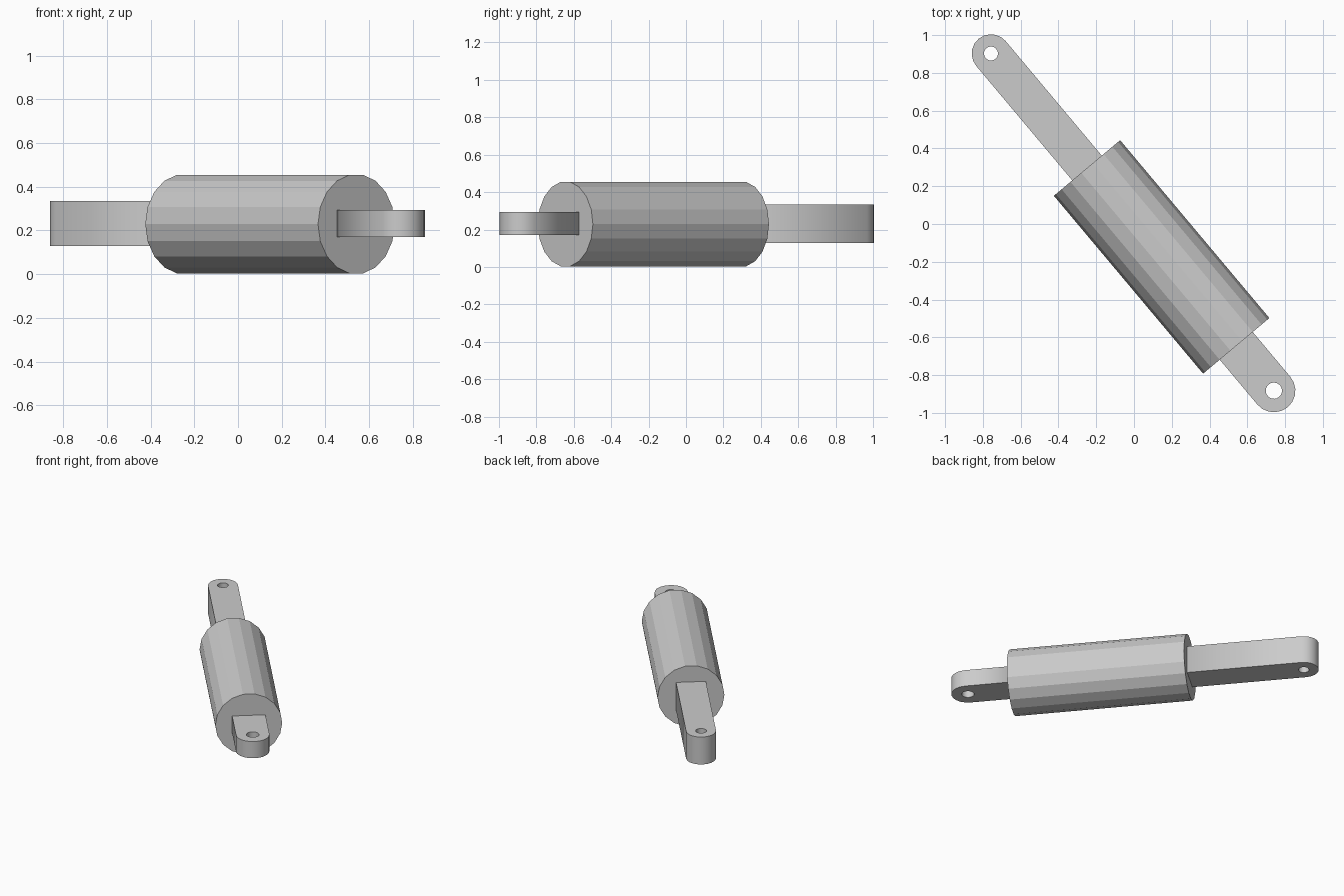
import bpy
from math import pi, sin, cos, radians

if "Cube" in bpy.data.objects:
    bpy.data.objects.remove(bpy.data.objects["Cube"])

ANGLE = radians(-50)   # heading of the strut axis in plan
MID_Z = 0.229          # height of the axis


def eye_plate(name, inner, eye, radius, hole, thickness, arc=10, hole_sides=20):
    """Flat bar with a rounded, drilled end, lying along the strut axis."""
    s = 1 if eye > inner else -1
    outline = [(inner, radius * s), (inner, -radius * s)]
    for i in range(arc + 1):
        a = -pi / 2 + pi * i / arc
        outline.append((eye + s * radius * cos(a), s * radius * sin(a)))
    bore = [(eye + hole * cos(2 * pi * i / hole_sides),
             hole * sin(2 * pi * i / hole_sides)) for i in range(hole_sides)]
    cu = bpy.data.curves.new(name, 'CURVE')
    cu.dimensions = '2D'
    cu.fill_mode = 'BOTH'
    cu.extrude = thickness / 2
    for pts in (outline, bore):
        sp = cu.splines.new('POLY')
        sp.points.add(len(pts) - 1)
        for p, (x, y) in zip(sp.points, pts):
            p.co = (x, y, 0, 1)
        sp.use_cyclic_u = True
    ob = bpy.data.objects.new(name, cu)
    bpy.context.collection.objects.link(ob)
    ob.location.z = MID_Z + 0.003
    ob.rotation_euler.z = ANGLE
    bpy.ops.object.select_all(action='DESELECT')
    bpy.context.view_layer.objects.active = ob
    ob.select_set(True)
    bpy.ops.object.convert(target='MESH')
    return ob


# Main barrel
u0, u1 = -0.387, 0.842
mid = (u0 + u1) / 2
bpy.ops.mesh.primitive_cylinder_add(
    vertices=18, radius=0.229, depth=u1 - u0,
    location=(mid * cos(ANGLE), mid * sin(ANGLE), MID_Z),
    rotation=(0, pi / 2, ANGLE))
barrel = bpy.context.object
barrel.name = "barrel"

# Long rod and short mounting lug
eye_plate("rod_eye", u0 + 0.03, -1.178, 0.102, 0.037, 0.206)
eye_plate("mount_lug", u1 - 0.03, 1.152, 0.114, 0.043, 0.125)
